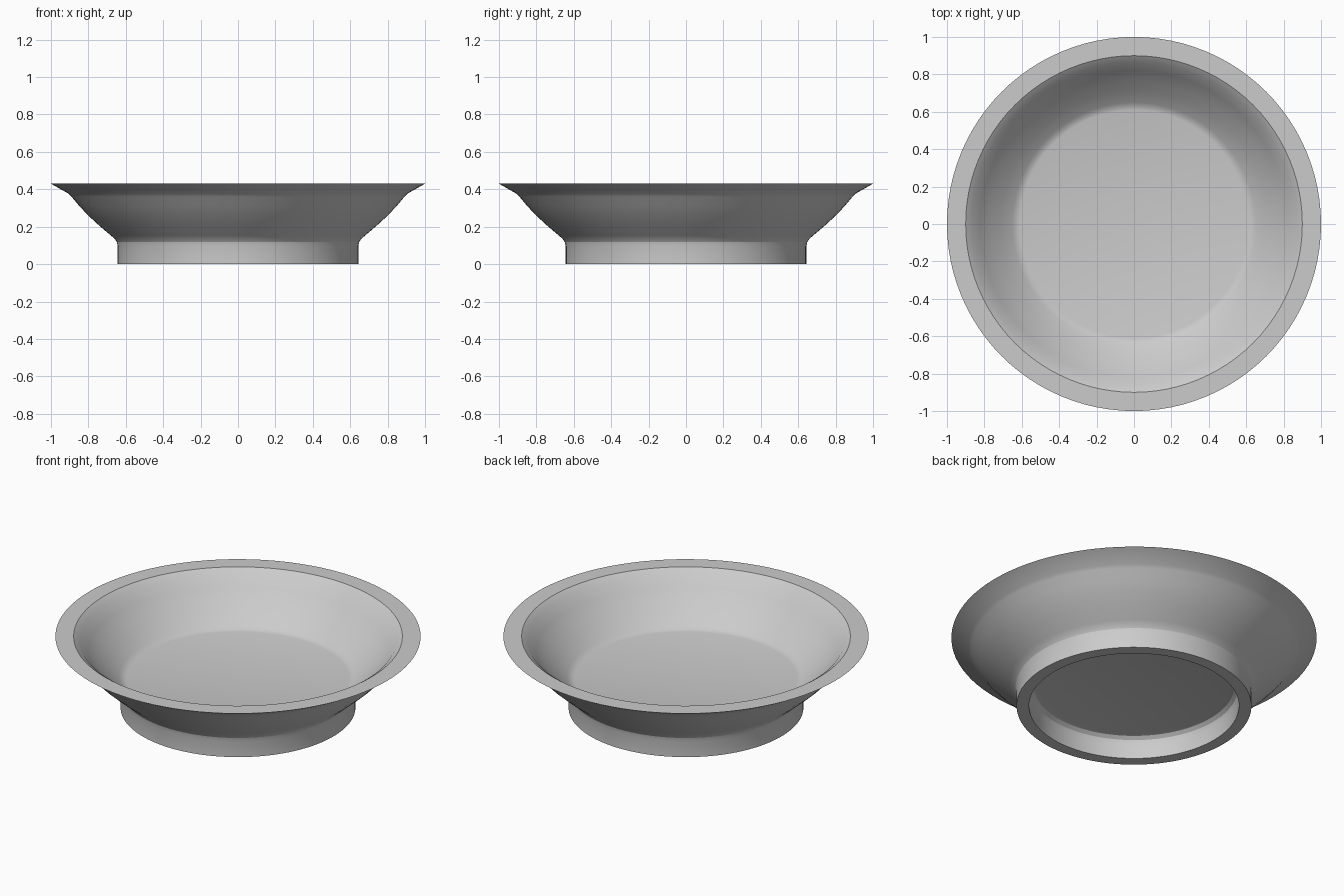
import bpy
import bmesh
import math

cube = bpy.data.objects.get("Cube")
if cube:
    bpy.data.objects.remove(cube)

# Plain grey clay
clay = bpy.data.materials.new("grey_clay")
clay.use_nodes = True
grey = (0.6, 0.6, 0.6, 1)
clay.diffuse_color = grey
clay.node_tree.nodes["Principled BSDF"].inputs["Base Color"].default_value = grey


def lathe(name, profile, segments, material):
    """Spin a closed (radius, height) profile around the z axis."""
    bm = bmesh.new()
    verts = [bm.verts.new((r, 0, z)) for r, z in profile]
    edges = [bm.edges.new(pair) for pair in zip(verts, verts[1:])]
    bmesh.ops.spin(bm, geom=verts + edges, cent=(0, 0, 0), axis=(0, 0, 1),
                   angle=math.tau, steps=segments, use_merge=False)
    bmesh.ops.remove_doubles(bm, verts=bm.verts, dist=0.0005)
    bmesh.ops.recalc_face_normals(bm, faces=bm.faces)
    mesh = bpy.data.meshes.new(name)
    bm.to_mesh(mesh)
    bm.free()
    mesh.materials.append(material)
    obj = bpy.data.objects.new(name, mesh)
    bpy.context.collection.objects.link(obj)
    bpy.ops.object.select_all(action="DESELECT")
    obj.select_set(True)
    bpy.context.view_layer.objects.active = obj
    bpy.ops.object.shade_smooth_by_angle(angle=math.radians(20))
    return obj


# Inside: floor, soft corner, sloping wall, small bevel and flat rim
inside = [(0, 0.173), (0.61, 0.173), (0.63, 0.178), (0.65, 0.19), (0.71, 0.24),
          (0.77, 0.296), (0.82, 0.348), (0.865, 0.405), (0.9, 0.43), (1, 0.43)]
# Outside: flared lip, bowl wall and upright foot
outside = [(0.905, 0.376), (0.89, 0.36), (0.85, 0.312), (0.8, 0.259), (0.74, 0.204),
           (0.68, 0.153), (0.66, 0.136), (0.648, 0.118), (0.643, 0.095), (0.643, 0)]
# Hollow under the foot
hollow = [(0.575, 0), (0.575, 0.09), (0.568, 0.112), (0.55, 0.128), (0.525, 0.133), (0, 0.133)]

lathe("dish", inside + outside + hollow, 96, clay)
